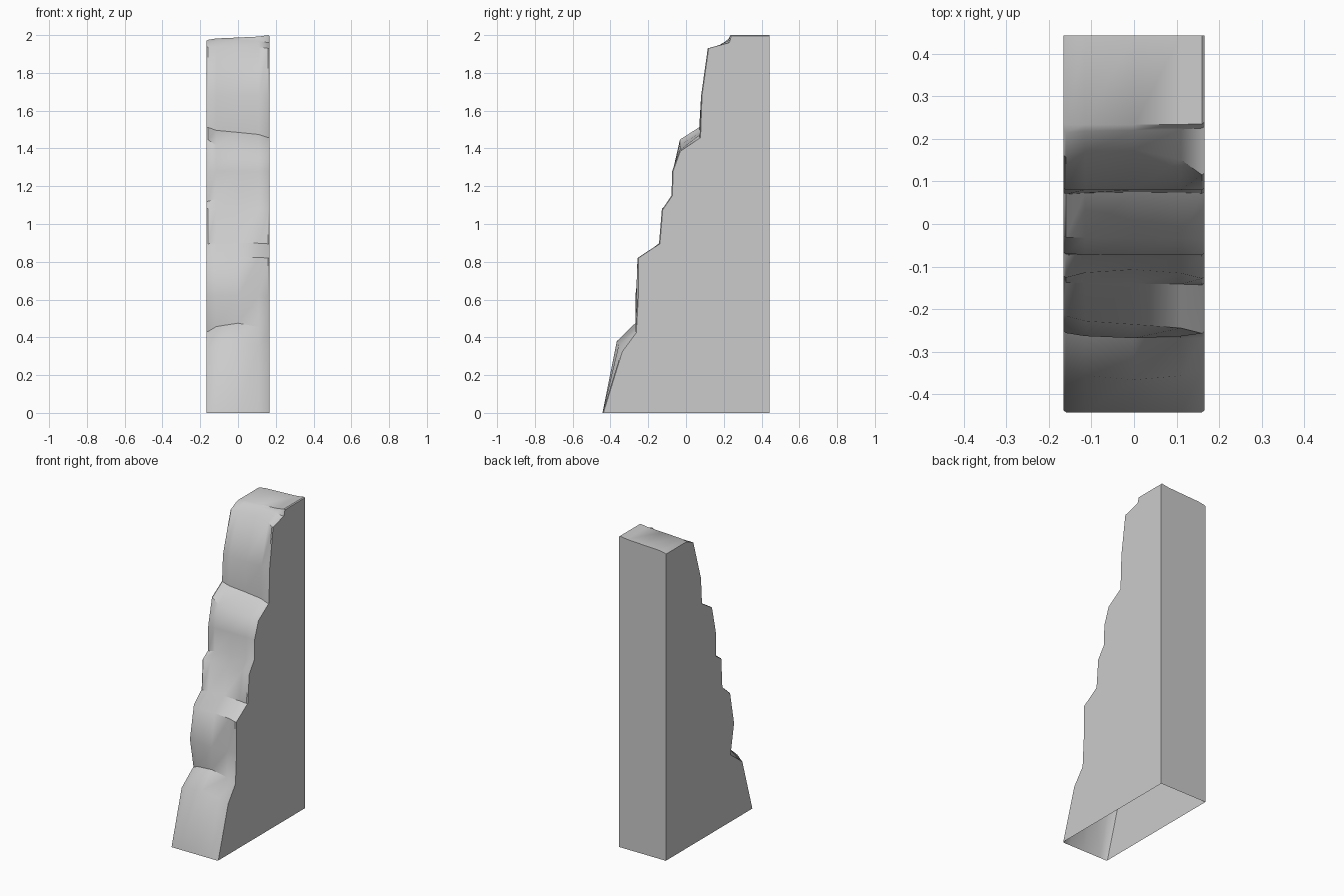
import bpy, bmesh, math
from mathutils import Vector

if "Cube" in bpy.data.objects:
    bpy.data.objects.remove(bpy.data.objects["Cube"])

# Cliff profiles (y, z), bottom to top: left side, middle, right side
left = [(-.442, 0), (-.34, .34), (-.22, .43), (-.256, .62), (-.216, .825), (-.137, .895),
        (-.126, 1.083), (-.072, 1.12), (-.07, 1.28), (-.032, 1.447), (.07, 1.512),
        (.08, 1.68), (.157, 1.936), (.233, 1.975), (.442, 1.975)]
middle = [(-.442, 0), (-.366, .38), (-.268, .475), (-.268, .62), (-.236, .825), (-.14, .9),
          (-.107, 1.08), (-.075, 1.14), (-.073, 1.28), (-.032, 1.395), (.075, 1.485),
          (.08, 1.68), (.175, 1.94), (.233, 1.987), (.442, 1.987)]
right = [(-.442, 0), (-.342, .325), (-.268, .424), (-.257, .62), (-.257, .82), (-.143, .895),
         (-.128, 1.075), (-.077, 1.15), (-.073, 1.28), (-.035, 1.385), (.072, 1.457),
         (.08, 1.68), (.115, 1.93), (.225, 1.96), (.235, 2), (.442, 2)]
# the right side has one extra step near the top; fold it into a matching row
left.insert(13, (.215, 1.965))
middle.insert(13, (.22, 1.975))

# Columns across the width: x, side profile, share of the middle profile, edge rounding
columns = [(-.166, left, 0, .005), (-.16, left, 0, 0), (-.115, left, .6, 0),
           (0, left, 1, 0), (.11, right, .6, 0), (.16, right, 0, 0), (.166, right, 0, .005)]

bm = bmesh.new()
grid = []
for x, side, share, inset in columns:
    col = []
    last = len(side) - 1
    for i, (s, m) in enumerate(zip(side, middle)):
        p = Vector(s).lerp(Vector(m), share)
        y = p.x + (inset if i < last else 0)
        z = p.y - (inset if i >= last - 1 else 0)
        col.append(bm.verts.new((x, y, z)))
    col.append(bm.verts.new((x, .442, 0)))
    grid.append(col)

# Rocky front, top and back (the underside is open)
for a, b in zip(grid, grid[1:]):
    for i in range(len(a) - 1):
        bm.faces.new((a[i], b[i], b[i + 1], a[i + 1]))

# Flat side walls
bm.faces.new(grid[0])
bm.faces.new(grid[-1][::-1])
bmesh.ops.recalc_face_normals(bm, faces=bm.faces[:])

mesh = bpy.data.meshes.new("cliff_wall")
bm.to_mesh(mesh)
bm.free()
cliff = bpy.data.objects.new("cliff_wall", mesh)
bpy.context.collection.objects.link(cliff)
bpy.context.view_layer.objects.active = cliff
cliff.select_set(True)
bpy.ops.object.shade_smooth_by_angle(angle=math.radians(43))
